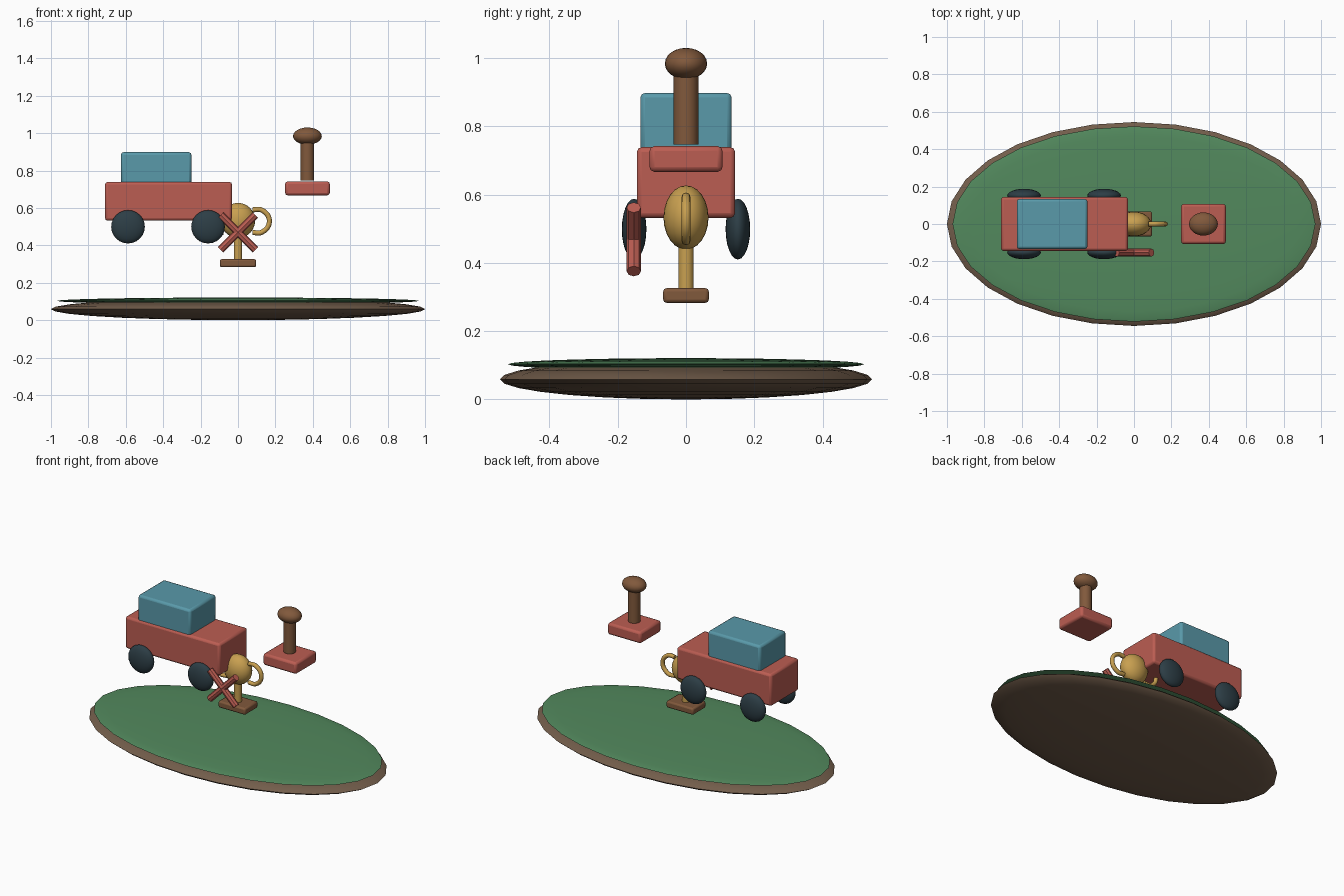
import bpy, math

if "Cube" in bpy.data.objects:
    bpy.data.objects.remove(bpy.data.objects["Cube"])


def material(name, rgb):
    m = bpy.data.materials.new(name)
    m.diffuse_color = (*rgb, 1)
    m.use_nodes = True
    m.node_tree.nodes["Principled BSDF"].inputs["Base Color"].default_value = m.diffuse_color
    return m


RED = material("red", (0.50, 0.11, 0.085))
TEAL = material("teal", (0.10, 0.32, 0.40))
GREEN = material("green", (0.085, 0.25, 0.11))
SOIL = material("soil", (0.17, 0.11, 0.07))
DARK = material("dark", (0.026, 0.048, 0.061))
GOLD = material("gold", (0.58, 0.35, 0.08))
WOOD = material("wood", (0.22, 0.10, 0.045))


def finish(name, mat, angle=40):
    o = bpy.context.object
    o.name = name
    o.data.materials.append(mat)
    bpy.ops.object.shade_smooth_by_angle(angle=math.radians(angle))
    return o


def ball(name, mat, loc, radii, seg=28, rings=14):
    bpy.ops.mesh.primitive_uv_sphere_add(segments=seg, ring_count=rings, radius=1, location=loc)
    bpy.context.object.scale = radii
    bpy.ops.object.transform_apply(location=False, rotation=False)
    return finish(name, mat, 80)


def box(name, mat, lo, hi, bevel=0.014):
    bpy.ops.mesh.primitive_cube_add(size=1, location=[(a + b) / 2 for a, b in zip(lo, hi)])
    o = bpy.context.object
    o.scale = [b - a for a, b in zip(lo, hi)]
    bpy.ops.object.transform_apply(location=False, rotation=False)
    mod = o.modifiers.new("bevel", "BEVEL")
    mod.width, mod.segments = bevel, 2
    return finish(name, mat)


def rod(name, mat, loc, radius, length, sides=20, rot=(0, 0, 0)):
    bpy.ops.mesh.primitive_cylinder_add(vertices=sides, radius=radius, depth=length,
                                        location=loc, rotation=rot)
    return finish(name, mat)


# Oval ground: soil with a thin grass layer
ball("soil_base", SOIL, (0, 0, 0.059), (1, 0.545, 0.059))
ball("grass_top", GREEN, (0, 0, 0.103), (0.97, 0.522, 0.018))

# Toy truck
box("truck_body", RED, (-0.711, -0.144, 0.532), (-0.032, 0.144, 0.739))
box("truck_cab", TEAL, (-0.626, -0.134, 0.722), (-0.249, 0.134, 0.898))
for end, x in (("rear", -0.588), ("front", -0.160)):
    for side, y in (("left", 0.152), ("right", -0.152)):
        ball(f"wheel_{end}_{side}", DARK, (x, y, 0.499), (0.09, 0.036, 0.089), 24, 12)

# Crossed bars
for i, a in enumerate((45, -45)):
    rod(f"cross_bar_{i + 1}", RED, (0, -0.153, 0.469), 0.021, 0.264, 8, (0, math.radians(a), 0))

# Trophy cup
box("trophy_base", WOOD, (-0.097, -0.067, 0.283), (0.097, 0.067, 0.326), 0.01)
rod("trophy_stem", GOLD, (0, 0, 0.39), 0.0225, 0.14)
ball("trophy_bowl", GOLD, (0, 0, 0.533), (0.092, 0.066, 0.094), 24, 12)

# Curved handles on both sides of the cup
for side, s in (("right", 1), ("left", -1)):
    cu = bpy.data.curves.new("handle_path", "CURVE")
    cu.dimensions = "3D"
    cu.bevel_depth, cu.bevel_resolution, cu.resolution_u = 0.0135, 2, 6
    cu.use_fill_caps = True
    sp = cu.splines.new("BEZIER")
    pts = ((0.078, 0.590), (0.128, 0.588), (0.168, 0.530), (0.128, 0.470), (0.078, 0.468))
    sp.bezier_points.add(len(pts) - 1)
    for bp, (x, z) in zip(sp.bezier_points, pts):
        bp.co = (s * x, 0, z)
        bp.handle_left_type = bp.handle_right_type = "AUTO"
    o = bpy.data.objects.new(f"trophy_handle_{side}", cu)
    bpy.context.collection.objects.link(o)
    bpy.ops.object.select_all(action="DESELECT")
    o.select_set(True)
    bpy.context.view_layer.objects.active = o
    bpy.ops.object.convert(target="MESH")
    finish(f"trophy_handle_{side}", GOLD, 60)

# Hand stamp
box("stamp_pad", RED, (0.252, -0.107, 0.667), (0.491, 0.107, 0.742))
rod("stamp_shaft", WOOD, (0.371, 0, 0.849), 0.036, 0.205)
ball("stamp_knob", WOOD, (0.371, 0, 0.984), (0.077, 0.062, 0.046), 24, 12)
